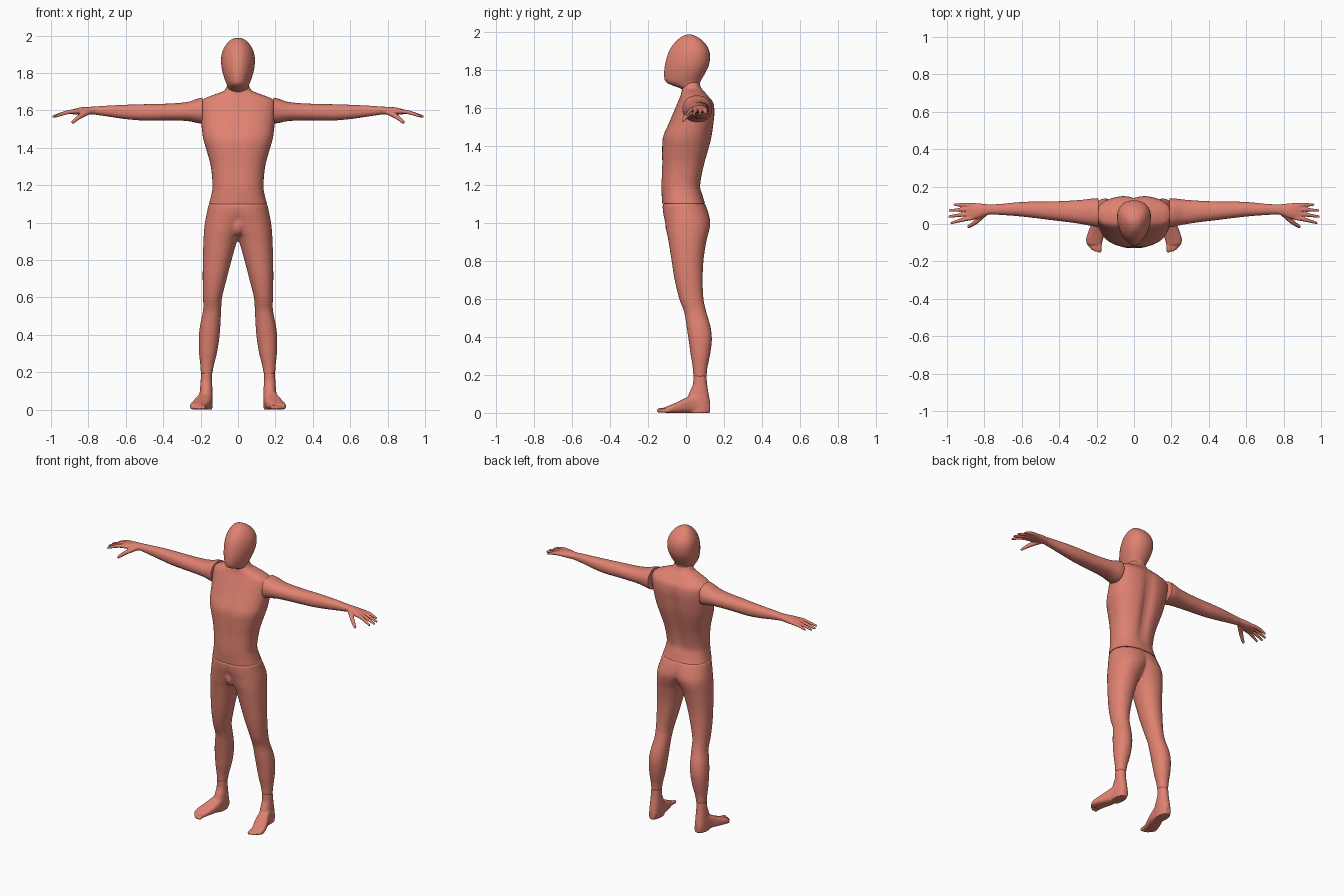
import bpy, bmesh, math
from mathutils import Vector

if "Cube" in bpy.data.objects:
    bpy.data.objects.remove(bpy.data.objects["Cube"])

skin = bpy.data.materials.new("skin")
skin.diffuse_color = (0.745, 0.223, 0.165, 1)
skin.use_nodes = True
skin.node_tree.nodes["Principled BSDF"].inputs["Base Color"].default_value = skin.diffuse_color


def smooth_rows(rows, k=4):
    """Catmull-Rom interpolation between section rows."""
    out = []
    for i in range(len(rows) - 1):
        a, b, c, d = (rows[max(i - 1, 0)], rows[i], rows[i + 1], rows[min(i + 2, len(rows) - 1)])
        for j in range(k):
            t = j / k
            out.append([0.5 * (2 * q + (r - p) * t + (2 * p - 5 * q + 4 * r - s) * t * t
                               + (3 * q - p - 3 * r + s) * t ** 3) for p, q, r, s in zip(a, b, c, d)])
    return out + [list(rows[-1])]


def skin_rings(bm, rings):
    """Bridge rings of points into a closed tube."""
    vs = [[bm.verts.new(p) for p in ring] for ring in rings]
    n = len(vs[0])
    for a, b in zip(vs, vs[1:]):
        for i in range(n):
            bm.faces.new((a[i], a[(i + 1) % n], b[(i + 1) % n], b[i]))
    bm.faces.new(vs[0][::-1])
    bm.faces.new(vs[-1])


def loft(bm, axis, rows, power=2.2, egg=0.0, n=40):
    """Rows are (position on axis, u min, u max, v min, v max)."""
    rings = []
    for t, u0, u1, v0, v1 in smooth_rows(rows):
        ring = []
        for i in range(n):
            a = 2 * math.pi * i / n
            c, s = math.cos(a), math.sin(a)
            e = 2 / power
            cu = math.copysign(abs(c) ** e, c) * (1 + egg * s)
            sv = math.copysign(abs(s) ** e, s)
            u = (u0 + u1) / 2 + (u1 - u0) / 2 * cu
            v = (v0 + v1) / 2 + (v1 - v0) / 2 * sv
            ring.append({'x': (t, u, v), 'y': (u, t, v), 'z': (u, v, t)}[axis])
        rings.append(ring)
    skin_rings(bm, rings)


def digit(bm, pts, n=12):
    """Round-ended finger or toe along (x, y, z, radius) points."""
    rows = smooth_rows(pts)
    tip, r = Vector(rows[-1][:3]), rows[-1][3]
    d = (tip - Vector(rows[-2][:3])).normalized()
    for a in (30, 60, 82):
        rows.append([*(tip + d * r * math.sin(math.radians(a))), r * math.cos(math.radians(a))])
    d = (tip - Vector(pts[0][:3])).normalized()
    side = d.cross(Vector((0, 0, 1))).normalized()
    up = side.cross(d)
    skin_rings(bm, [[Vector(p[:3]) + p[3] * (side * math.cos(2 * math.pi * i / n)
                     + up * math.sin(2 * math.pi * i / n)) for i in range(n)] for p in rows])


def finish(name, bm, mirror=False, voxel=0, smooth=0):
    bmesh.ops.recalc_face_normals(bm, faces=bm.faces)
    me = bpy.data.meshes.new(name)
    bm.to_mesh(me)
    bm.free()
    me.materials.append(skin)
    ob = bpy.data.objects.new(name, me)
    bpy.context.collection.objects.link(ob)
    bpy.context.view_layer.objects.active = ob
    ob.select_set(True)
    bpy.ops.object.shade_smooth_by_angle(angle=math.radians(50))
    ob.select_set(False)
    if mirror:
        m = ob.modifiers.new("mirror", 'MIRROR')
        m.use_mirror_merge = False
    if voxel:
        m = ob.modifiers.new("fuse", 'REMESH')
        m.mode, m.voxel_size, m.use_smooth_shade = 'VOXEL', voxel, True
        m = ob.modifiers.new("soften", 'SMOOTH')
        m.factor, m.iterations = 0.5, smooth
    return ob


def sym(rows):
    """Centred rows (z, half width, y front, y back) to loft rows."""
    return [(z, -w, w, f, b) for z, w, f, b in rows]


# head: egg section, narrow jaw, underside of chin sloping back to the neck
bm = bmesh.new()
loft(bm, 'z', sym([(1.69, .054, -.015, .07), (1.705, .054, -.03, .07), (1.722, .054, -.075, .072),
                   (1.742, .06, -.108, .076), (1.78, .074, -.115, .098), (1.83, .086, -.11, .121),
                   (1.88, .088, -.097, .126), (1.92, .08, -.078, .115), (1.955, .06, -.05, .088),
                   (1.978, .036, -.02, .055), (1.987, .012, .005, .03), (1.988, .002, .014, .02)]),
     power=2.1, egg=.22)
finish("head", bm)

# torso: waist, rib cage, sloping shoulders and neck base
bm = bmesh.new()
loft(bm, 'z', sym([(1.1, .155, -.125, .10), (1.15, .142, -.128, .085), (1.2, .136, -.13, .078),
                   (1.3, .145, -.127, .098), (1.38, .166, -.127, .12), (1.45, .186, -.122, .137),
                   (1.52, .195, -.092, .147), (1.58, .2, -.066, .152), (1.63, .202, -.045, .145),
                   (1.66, .185, -.032, .122), (1.685, .125, -.024, .1), (1.705, .076, -.02, .082),
                   (1.735, .056, -.012, .068)]), power=2.4, n=56)
for v in bm.verts:
    x, y, z = v.co
    band = max(0, 1 - ((z - 1.42) / .27) ** 2)
    if y > 0:      # spine groove
        v.co.y -= .022 * band * math.exp(-(x / .03) ** 2)
    else:          # breastbone and belly groove
        v.co.y += .008 * band * math.exp(-(x / .02) ** 2)
finish("torso", bm)

# arms
bm = bmesh.new()
loft(bm, 'x', [(.19, -.018, .135, 1.528, 1.668), (.22, -.012, .136, 1.533, 1.661),
               (.27, -.002, .13, 1.543, 1.645), (.35, .01, .124, 1.546, 1.637),
               (.45, .022, .12, 1.546, 1.634), (.53, .032, .12, 1.547, 1.632),
               (.62, .042, .116, 1.556, 1.629), (.70, .048, .108, 1.568, 1.625),
               (.77, .052, .104, 1.578, 1.62)])
finish("arms", bm, mirror=True)

# hands: palm, four fingers and a thumb
bm = bmesh.new()
loft(bm, 'x', [(.765, .052, .104, 1.578, 1.62), (.80, .043, .107, 1.577, 1.619),
               (.84, .028, .111, 1.576, 1.616), (.875, .022, .112, 1.578, 1.608),
               (.895, .028, .108, 1.582, 1.602)])
for y0, x1, y1, z1 in ((.033, .975, .006, 1.568), (.056, .988, .04, 1.567),
                       (.08, .984, .072, 1.569), (.102, .958, .103, 1.574)):
    digit(bm, [(.86, y0, 1.595, .012), (.91, (y0 * 2 + y1) / 3, 1.59, .011), (x1, y1, z1, .007)])
digit(bm, [(.80, .055, 1.592, .016), (.845, .012, 1.568, .013), (.883, -.014, 1.537, .009)])
finish("hands", bm, mirror=True, voxel=.004, smooth=3)

# hips and legs, fused into one skin below the waist seam
bm = bmesh.new()
loft(bm, 'z', [(1.1, -.115, .157, -.125, .10), (1.05, -.09, .167, -.12, .118),
               (1.0, -.055, .177, -.11, .128), (.95, -.02, .182, -.102, .12), (.9, .005, .185, -.092, .107),
               (.8, .034, .188, -.076, .092), (.7, .06, .189, -.06, .088), (.6, .085, .187, -.036, .092),
               (.53, .09, .187, -.01, .107), (.45, .094, .203, .003, .13), (.38, .1, .21, .014, .136),
               (.3, .113, .208, .025, .126), (.24, .128, .202, .035, .113), (.185, .138, .198, .038, .108)],
     power=2.15)
bmesh.ops.create_uvsphere(bm, u_segments=20, v_segments=12, radius=.04)
for v in bm.verts[-(20 * 11 + 2):]:
    v.co = (v.co.x * .9, v.co.y - .07, v.co.z * 1.4 + .985)
finish("legs", bm, mirror=True, voxel=.009, smooth=4)

# feet: ankle, splayed sole and toes
bm = bmesh.new()
loft(bm, 'z', [(.195, .138, .198, .038, .108), (.15, .139, .2, .036, .111), (.1, .136, .204, .015, .119),
               (.05, .135, .207, .0, .127), (.0, .138, .207, .0, .125)])
loft(bm, 'y', [(.125, .15, .19, 0, .05), (.08, .136, .206, 0, .11), (.03, .138, .215, 0, .095),
               (-.03, .148, .24, 0, .064), (-.08, .165, .256, 0, .042), (-.11, .175, .25, 0, .03)], power=2.8)
for x, y, r in ((.186, -.142, .0125), (.207, -.141, .0095), (.223, -.132, .009),
                (.237, -.118, .0085), (.248, -.1, .008)):
    digit(bm, [(x - .008, -.07, .018, r * 1.1), (x, y + .02, .015, r), (x, y, r, r)])
for v in bm.verts:
    v.co.z = max(v.co.z, 0)
finish("feet", bm, mirror=True, voxel=.005, smooth=3)
